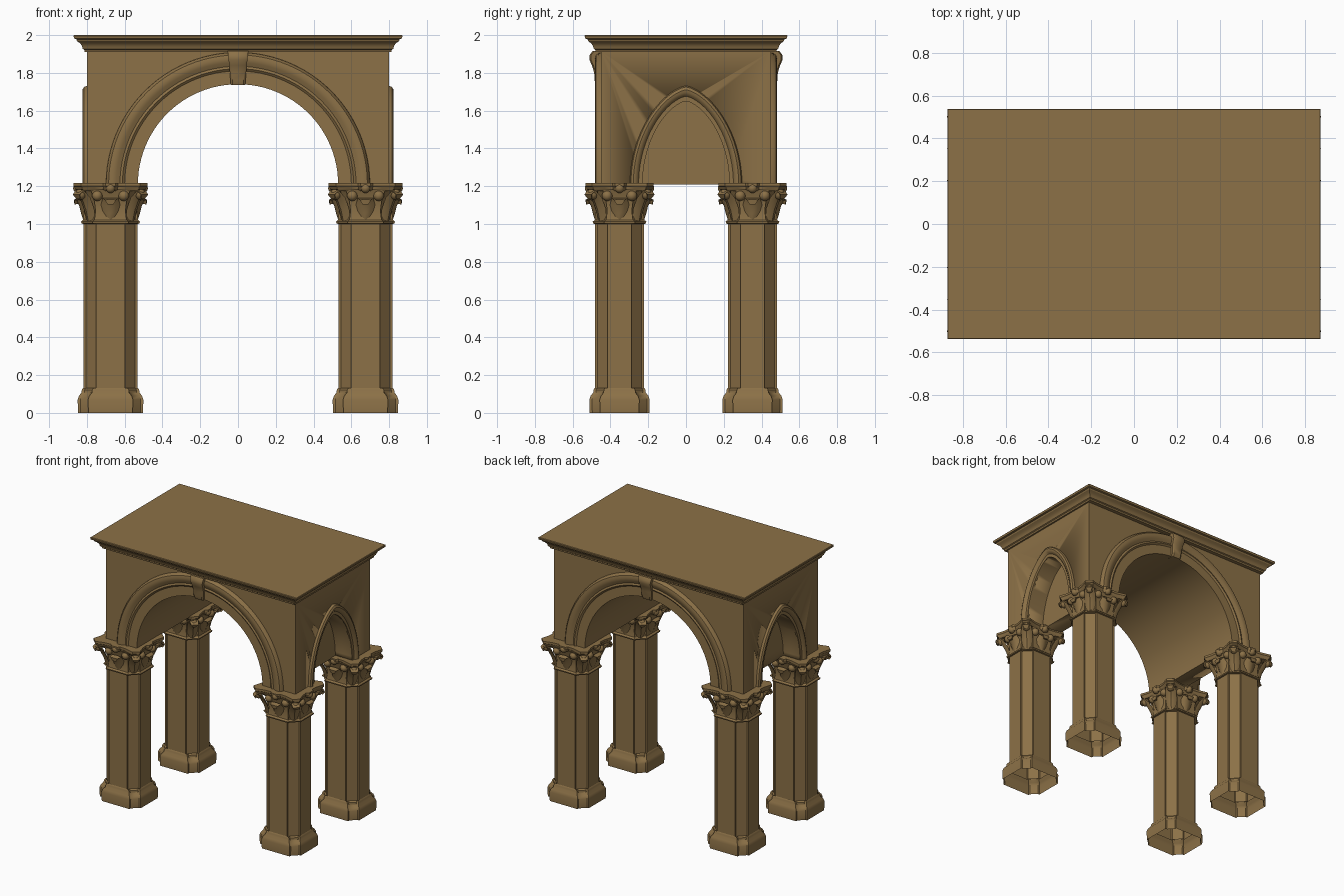
import bpy, bmesh, math
from mathutils import Vector, Matrix

if "Cube" in bpy.data.objects:
    bpy.data.objects.remove(bpy.data.objects["Cube"])

stone = bpy.data.materials.new("weathered_sandstone")
stone.diffuse_color = (0.262, 0.165, 0.063, 1)
stone.use_nodes = True
stone.node_tree.nodes["Principled BSDF"].inputs["Base Color"].default_value = stone.diffuse_color

SPRING, TOP = 1.21, 1.915          # arch springing height, top of the walls
WX, WY = 0.80, 0.45                # wall half sizes
CX, CY = 0.675, 0.352              # column centres


def finish(name, bm, angle=35):
    bmesh.ops.recalc_face_normals(bm, faces=bm.faces)
    me = bpy.data.meshes.new(name)
    bm.to_mesh(me)
    bm.free()
    me.materials.append(stone)
    me.shade_smooth()
    me.set_sharp_from_angle(angle=math.radians(angle))
    ob = bpy.data.objects.new(name, me)
    bpy.context.collection.objects.link(ob)
    return ob


def loft(bm, rings, caps=(True, True), closed=True):
    """Skin a list of equally long point rings."""
    vs = [[bm.verts.new(p) for p in r] for r in rings]
    n = len(rings[0])
    for a, b in zip(vs, vs[1:]):
        for i in range(n if closed else n - 1):
            j = (i + 1) % n
            bm.faces.new((a[i], a[j], b[j], b[i]))
    if caps[0]:
        bm.faces.new(vs[0])
    if caps[1]:
        bm.faces.new(vs[-1])


def plan(cx, cy, z, hx, hy, c, s):
    """Rectangle with chamfered corners, each with a small step."""
    corner = [(hx, hy - c), (hx - s, hy - c), (hx - c, hy - s), (hx - c, hy)]
    out = []
    for mx, my in ((1, 1), (-1, 1), (-1, -1), (1, -1)):
        pts = corner if mx * my > 0 else corner[::-1]
        out += [(cx + mx * x, cy + my * y, z) for x, y in pts]
    return out


def round_arch(r, n=48):
    return [(r * math.cos(math.pi * i / n), SPRING + r * math.sin(math.pi * i / n))
            for i in range(n + 1)]


def peaked_arch(w, h, n=40):
    out = []
    for i in range(n + 1):
        a = math.pi * i / n
        c = math.cos(a)
        out.append((math.copysign(abs(c) ** 1.3, c) * w, SPRING + h * math.sin(a)))
    return out


# Walls: block with a barrel vault through it
bm = bmesh.new()
outline = [(-WX, SPRING), (-WX, TOP), (WX, TOP), (WX, SPRING)] + round_arch(0.53)
loft(bm, [[(x, y, z) for x, z in outline] for y in (-WY, WY)])
walls = finish("vaulted_walls", bm, 30)

# Blind niches cut into both ends
bm = bmesh.new()
for s in (-1, 1):
    shape = [(-0.23, SPRING - 0.1)] + peaked_arch(0.23, 0.44)[::-1] + [(0.23, SPRING - 0.1)]
    loft(bm, [[(s * x, y, z) for y, z in shape] for x in (0.66, 0.9)])
cutter = finish("niche_cutter", bm)
cutter.hide_render = True
cutter.hide_viewport = True
cut = walls.modifiers.new("niches", "BOOLEAN")
cut.operation = "DIFFERENCE"
cut.solver = "EXACT"
cut.object = cutter

# Front and back arch mouldings (radius, projection)
prof = [(0.53, -0.01), (0.53, 0.012), (0.60, 0.012), (0.612, 0.022), (0.625, 0.016),
        (0.645, 0.026), (0.665, 0.032), (0.685, 0.027), (0.697, 0.012), (0.70, -0.01)]
for name, s in (("front_arch_moulding", -1), ("back_arch_moulding", 1)):
    bm = bmesh.new()
    arcs = [[(x, s * (WY + p), z) for x, z in round_arch(r)] for r, p in prof]
    loft(bm, list(zip(*arcs)))
    finish(name, bm)

# End arch mouldings (share of width, projection)
prof = [(0, -0.01), (0, 0.004), (0.3, 0.004), (0.4, 0.014), (0.55, 0.022),
        (0.7, 0.024), (0.88, 0.016), (1, -0.01)]
for name, s in (("right_arch_moulding", 1), ("left_arch_moulding", -1)):
    bm = bmesh.new()
    arcs = [[(s * (WX + p), y, z) for y, z in peaked_arch(0.23 + 0.07 * k, 0.44 + 0.085 * k)]
            for k, p in prof]
    loft(bm, list(zip(*arcs)))
    finish(name, bm)

# Keystones: scrolled brackets (height, half width, projection)
for name, s in (("front_keystone", -1), ("back_keystone", 1)):
    bm = bmesh.new()
    rings = []
    for z, w, p in ((1.735, 0.038, 0.025), (1.76, 0.04, 0.034), (1.80, 0.043, 0.036),
                    (1.84, 0.047, 0.048), (1.87, 0.05, 0.062), (1.895, 0.053, 0.06),
                    (1.915, 0.055, 0.045)):
        y = s * (WY + p)
        rings.append([(-w, s * (WY - 0.02), z), (-w, y - s * 0.008, z), (-w * 0.75, y, z),
                      (w * 0.75, y, z), (w, y - s * 0.008, z), (w, s * (WY - 0.02), z)])
    loft(bm, rings)
    finish(name, bm)

# Cornice: stepped cove profile (overhang, height)
bm = bmesh.new()
rings = []
for o, z in ((0, 1.91), (0.012, 1.91), (0.014, 1.922), (0.022, 1.927), (0.026, 1.942),
             (0.036, 1.957), (0.052, 1.968), (0.056, 1.978), (0.068, 1.982), (0.071, 1.996),
             (0.068, 2.0)):
    x, y = WX + o, WY + 0.016 + o
    rings.append([(x, y, z), (-x, y, z), (-x, -y, z), (x, -y, z)])
loft(bm, rings)
finish("cornice", bm, 30)


def leaf(bm, base, d, path, th=0.014):
    """Curling leaf growing from base along direction d: path of (out, height, half width)."""
    d = Vector((d[0], d[1], 0)).normalized()
    side = Vector((-d.y, d.x, 0))
    rings = []
    for i, (o, z, w) in enumerate(path):
        a, b = path[max(i - 1, 0)], path[min(i + 1, len(path) - 1)]
        t = d * (b[0] - a[0]) + Vector((0, 0, b[1] - a[1]))
        nrm = side.cross(t).normalized()
        p = Vector((base[0], base[1], z)) + d * o
        rings.append([p + side * w * u + nrm * th * v for u, v in
                      ((-1, -0.6), (-0.55, 0.5), (0, 1), (0.55, 0.5), (1, -0.6), (0, -0.8))])
    loft(bm, rings)


def ball(bm, x, y, z, r, scale):
    m = Matrix.Translation((x, y, z)) @ Matrix.Diagonal((*scale, 1))
    bmesh.ops.create_uvsphere(bm, u_segments=12, v_segments=8, radius=r, matrix=m)


MID = [(-0.01, 1.015, 0.035), (0.004, 1.06, 0.045), (0.014, 1.10, 0.05),
       (0.032, 1.13, 0.042), (0.046, 1.125, 0.03), (0.042, 1.105, 0.016)]
CORNER = [(-0.005, 1.02, 0.03), (0.012, 1.08, 0.04), (0.04, 1.135, 0.04),
          (0.075, 1.17, 0.032), (0.09, 1.155, 0.026), (0.078, 1.138, 0.014)]

for sx, xn in ((-1, "left"), (1, "right")):
    for sy, yn in ((-1, "front"), (1, "back")):
        x, y, tag = sx * CX, sy * CY, f"{yn}_{xn}"

        # Base: plinth and rounded top, open underneath
        bm = bmesh.new()
        loft(bm, [plan(x, y, z, 0.145 + o, 0.131 + o, 0.055, 0.014) for o, z in
                  ((0.027, 0), (0.029, 0.07), (0.022, 0.09), (0.008, 0.108),
                   (0.007, 0.122), (0.0, 0.132))], (False, False))
        finish(f"{tag}_column_base", bm)

        # Shaft
        bm = bmesh.new()
        loft(bm, [plan(x, y, z, 0.143, 0.129, 0.066, 0.012) for z in (0.10, 1.02)],
             (False, False))
        finish(f"{tag}_column_shaft", bm)

        # Capital: neck ring and flaring bell
        bm = bmesh.new()
        loft(bm, [plan(x, y, z, 0.143 + o, 0.129 + o, 0.06, 0.01) for o, z in
                  ((0, 1.0), (0.011, 1.003), (0.013, 1.012), (0.002, 1.022),
                   (-0.004, 1.07), (0.004, 1.13), (0.022, 1.18))])
        # Leaves, corner scrolls and paired inner scrolls
        for dx, dy in ((1, 0), (-1, 0), (0, 1), (0, -1)):
            leaf(bm, (x + dx * 0.138, y + dy * 0.124), (dx, dy), MID)
            ball(bm, x + dx * 0.172, y + dy * 0.158, 1.19, 0.026, (1, 1, 1))
            for k in (-1, 1):
                ball(bm, x + dx * 0.152 + k * dy * 0.07, y + dy * 0.138 + k * dx * 0.065,
                     1.15, 0.028, (1, 1, 1))
        for dx in (-1, 1):
            for dy in (-1, 1):
                leaf(bm, (x + dx * 0.112, y + dy * 0.098), (dx, dy), CORNER)
                ball(bm, x + dx * 0.155, y + dy * 0.141, 1.16, 0.028, (1, 1, 1.1))
        # Abacus with hollowed sides and pointed corners
        side = [(1, -0.8), (0.9, -0.45), (0.88, -0.2), (0.97, -0.13),
                (0.97, 0.13), (0.88, 0.2), (0.9, 0.45), (1, 0.8)]
        rings = []
        for o, z in ((-0.02, 1.175), (-0.008, 1.185), (-0.006, 1.195), (0, 1.2), (0, 1.216)):
            ring = []
            for q in range(4):
                c, s = (1, 0, -1, 0)[q], (0, 1, 0, -1)[q]
                ring += [(x + (u * c - v * s) * (0.196 + o), y + (u * s + v * c) * (0.181 + o), z)
                         for u, v in side]
            rings.append(ring)
        loft(bm, rings)
        finish(f"{tag}_capital", bm)
